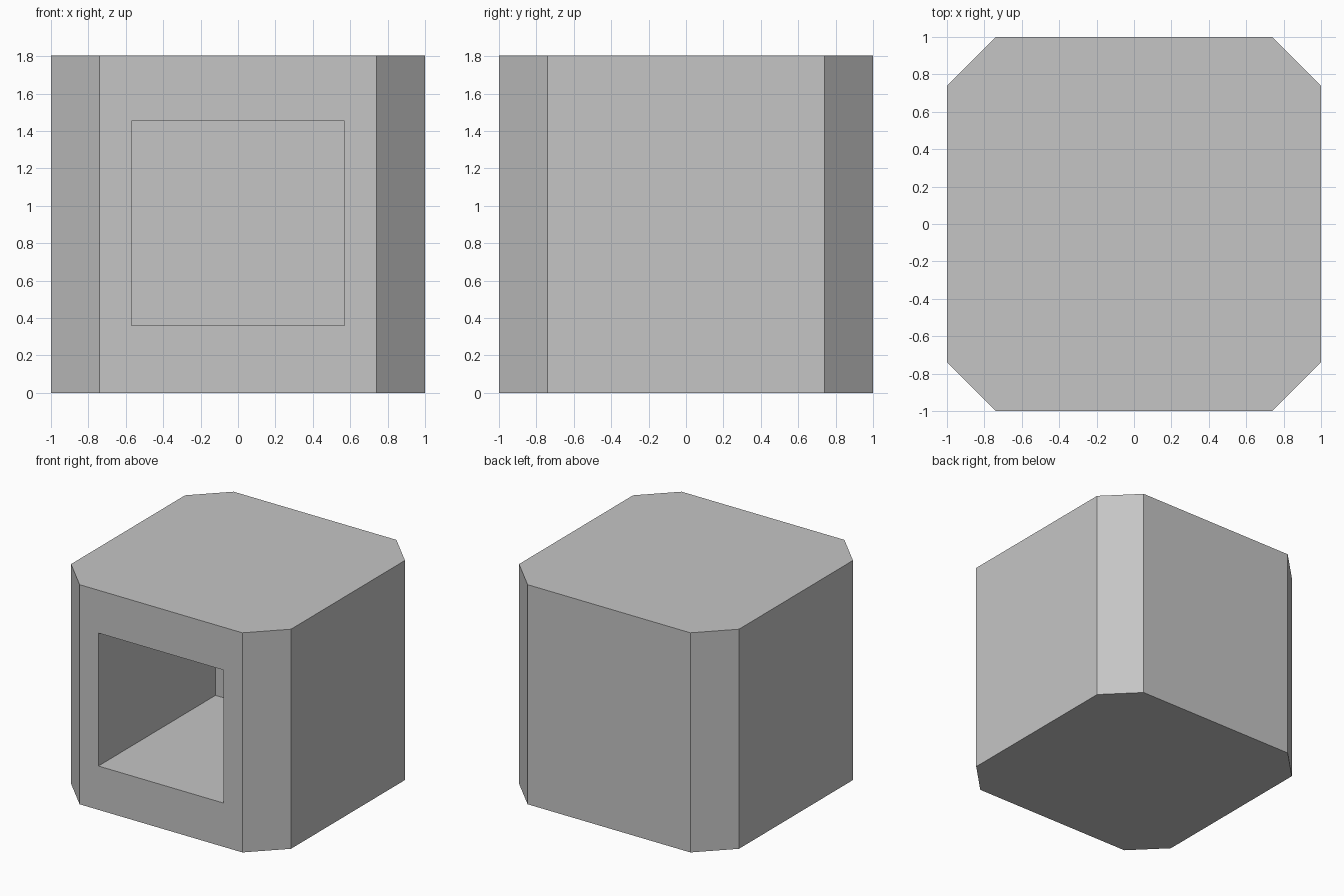
import bpy
import bmesh

if "Cube" in bpy.data.objects:
    bpy.data.objects.remove(bpy.data.objects["Cube"])

HEIGHT = 1.805      # total height
HALF, CUT = 1.0, 0.74   # half width and start of the corner chamfers

grey = bpy.data.materials.new("plain_grey")
grey.diffuse_color = (0.56, 0.56, 0.56, 1.0)
grey.use_nodes = True
grey.node_tree.nodes["Principled BSDF"].inputs["Base Color"].default_value = grey.diffuse_color

# Block: chamfered square outline raised to full height
outline = [(CUT, -HALF), (HALF, -CUT), (HALF, CUT), (CUT, HALF),
           (-CUT, HALF), (-HALF, CUT), (-HALF, -CUT), (-CUT, -HALF)]
bm = bmesh.new()
base = bm.faces.new([bm.verts.new((x, y, 0)) for x, y in outline])
raised = bmesh.ops.extrude_face_region(bm, geom=[base], use_keep_orig=True)
top = [v for v in raised["geom"] if isinstance(v, bmesh.types.BMVert)]
bmesh.ops.translate(bm, verts=top, vec=(0, 0, HEIGHT))
bmesh.ops.recalc_face_normals(bm, faces=bm.faces[:])
mesh = bpy.data.meshes.new("hollow_block")
bm.to_mesh(mesh)
bm.free()
mesh.materials.append(grey)
block = bpy.data.objects.new("hollow_block", mesh)
bpy.context.collection.objects.link(block)

# Cavity: rectangular recess open at the front
front, back, low, high = -1.2, 0.52, 0.36, 1.453
bpy.ops.mesh.primitive_cube_add(
    size=1, location=(0, (front + back) / 2, (low + high) / 2))
cutter = bpy.context.object
cutter.name = "cavity_cutter"
cutter.scale = (1.138, back - front, high - low)
cutter.data.materials.append(grey)
cutter.hide_render = True
cutter.display_type = 'WIRE'

cavity = block.modifiers.new("cavity", 'BOOLEAN')
cavity.operation = 'DIFFERENCE'
cavity.solver = 'EXACT'
cavity.object = cutter

# Apply the cut and remove the helper
bpy.context.view_layer.objects.active = block
cutter.select_set(False)
block.select_set(True)
bpy.ops.object.modifier_apply(modifier=cavity.name)
bpy.data.objects.remove(cutter)
